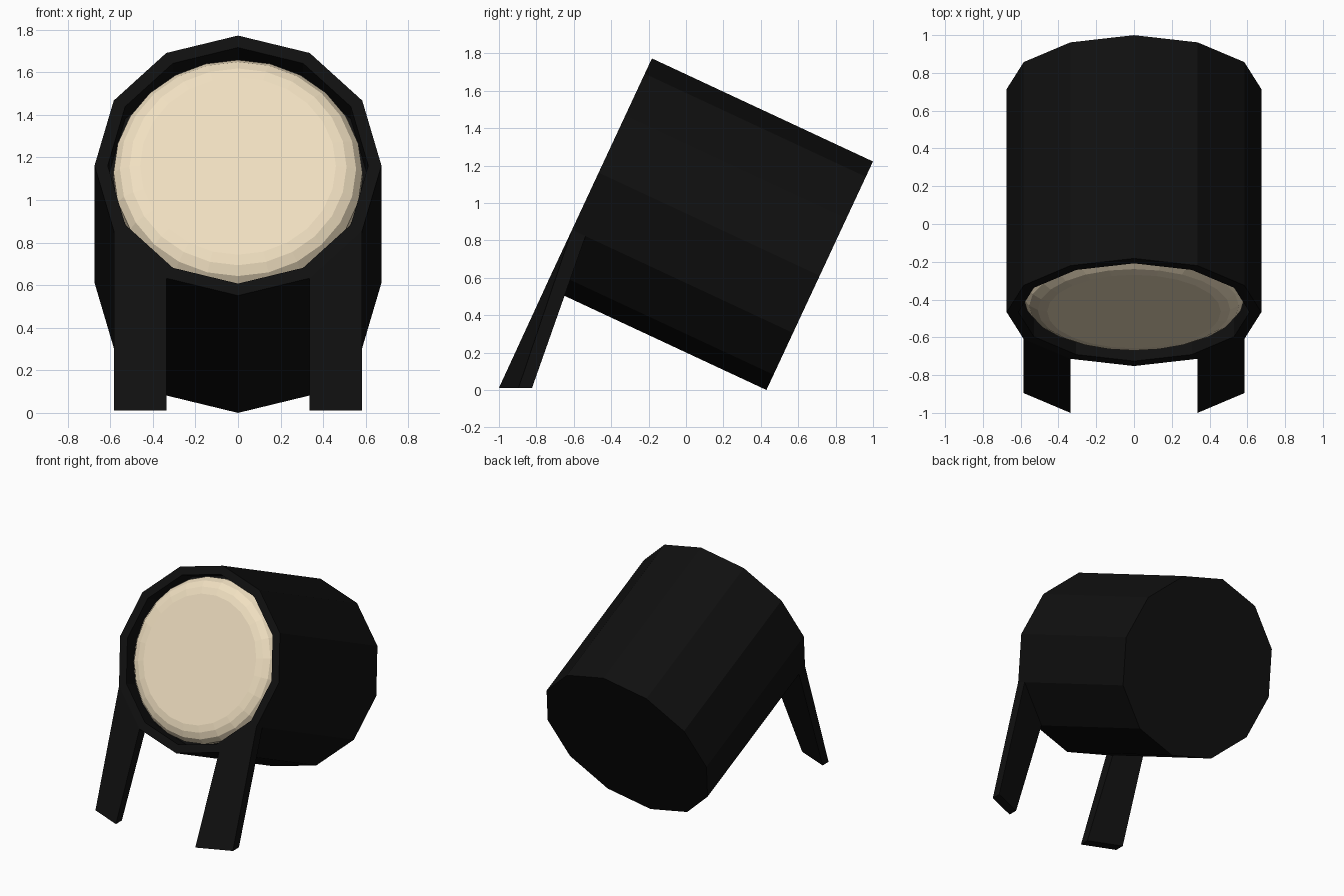
import bpy, bmesh
from math import sin, cos, pi, radians
from mathutils import Matrix, Vector

if "Cube" in bpy.data.objects:
    bpy.data.objects.remove(bpy.data.objects["Cube"])

R, LENGTH = 0.674, 1.304
# Tilted frame: local y runs along the barrel from its front face, local z is "up"
TILT = Matrix.Translation((0, -0.467, 1.162)) @ Matrix.Rotation(radians(-25), 4, 'X')


def material(name, color):
    m = bpy.data.materials.new(name)
    m.diffuse_color = (*color, 1)
    m.use_nodes = True
    m.node_tree.nodes["Principled BSDF"].inputs["Base Color"].default_value = m.diffuse_color
    return m


BLACK = material("black", (0.005, 0.005, 0.005))
CREAM = material("cream", (0.87, 0.74, 0.53))


def finish(bm, name, mat):
    bmesh.ops.recalc_face_normals(bm, faces=bm.faces)
    mesh = bpy.data.meshes.new(name)
    bm.to_mesh(mesh)
    bm.free()
    mesh.materials.append(mat)
    ob = bpy.data.objects.new(name, mesh)
    bpy.context.collection.objects.link(ob)
    return ob


def lathe(name, profile, sides, mat):
    """Faceted solid from (radius, depth) rings, capped at both ends."""
    bm = bmesh.new()
    rings = []
    for r, d in profile:
        angles = [2 * pi * i / sides for i in range(sides)]
        rings.append([bm.verts.new(TILT @ Vector((r * sin(a), d, r * cos(a)))) for a in angles])
    for a, b in zip(rings, rings[1:]):
        for i in range(sides):
            j = (i + 1) % sides
            bm.faces.new((a[i], a[j], b[j], b[i]))
    bm.faces.new(rings[0])
    bm.faces.new(rings[-1])
    return finish(bm, name, mat)


# Twelve-sided barrel with a recessed front
lathe("barrel", [(R, LENGTH), (R, 0), (0.612, 0), (0.612, 0.14)], 12, BLACK)

# Rounded cushion-like front disc sitting inside the rim
lathe("front_disc", [(0.46, 0.004), (0.51, 0.014), (0.555, 0.038), (0.585, 0.08), (0.585, 0.15)],
      24, CREAM)

# Legs: a strip of one barrel side pulled forward and down, flattened at the floor
bm = bmesh.new()
top, foot = [], []
for deg, d in ((150, 0), (120, 0), (120, 0.08), (150, 0.08)):
    a = radians(deg)
    p = TILT @ Vector((R * sin(a), d, R * cos(a)))
    top.append(bm.verts.new(p))
    foot.append(bm.verts.new((p.x, p.y - 0.286, 0.012)))
bm.faces.new(top)
bm.faces.new(foot)
for i in range(4):
    j = (i + 1) % 4
    bm.faces.new((top[i], top[j], foot[j], foot[i]))
legs = finish(bm, "front_legs", BLACK)
legs.modifiers.new("mirror", 'MIRROR')
